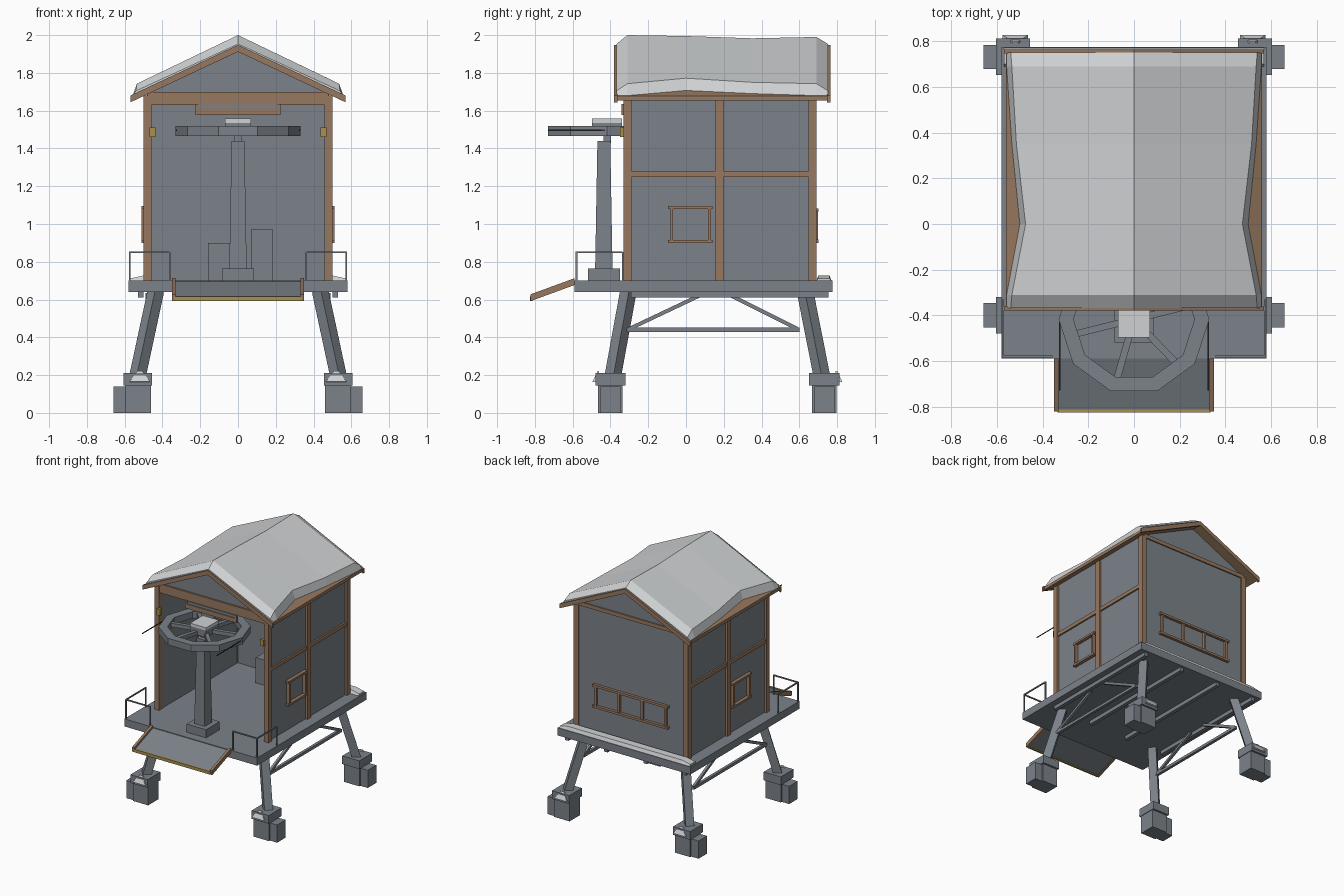
import bpy, bmesh, math
from mathutils import Vector

cube = bpy.data.objects.get("Cube")
if cube:
    bpy.data.objects.remove(cube, do_unlink=True)


def material(name, r, g, b):
    m = bpy.data.materials.new(name)
    m.use_nodes = True
    m.diffuse_color = (r, g, b, 1)
    bsdf = next(n for n in m.node_tree.nodes if n.type == 'BSDF_PRINCIPLED')
    bsdf.inputs["Base Color"].default_value = (r, g, b, 1)
    bsdf.inputs["Roughness"].default_value = 0.9
    return m


GREY = material("slate grey", 0.2, 0.225, 0.255)
WOOD = material("brown timber", 0.31, 0.19, 0.115)
SNOW = material("snow white", 0.62, 0.64, 0.65)
YELLOW = material("lamp yellow", 0.4, 0.28, 0.08)
BLACK = material("dark iron", 0.03, 0.03, 0.035)


def finish(name, bm, mat):
    bmesh.ops.recalc_face_normals(bm, faces=bm.faces)
    mesh = bpy.data.meshes.new(name)
    bm.to_mesh(mesh)
    bm.free()
    mesh.materials.append(mat)
    ob = bpy.data.objects.new(name, mesh)
    bpy.context.collection.objects.link(ob)
    return ob


def box(name, x, y, z, mat):
    """Box spanning the (low, high) range given on each axis."""
    bm = bmesh.new()
    bmesh.ops.create_cube(bm, size=1)
    for v in bm.verts:
        v.co = [(r[0] + r[1]) / 2 + c * (r[1] - r[0]) for c, r in zip(v.co, (x, y, z))]
    return finish(name, bm, mat)


def beam(name, start, end, width, mat):
    """Square bar between two points."""
    start, end = Vector(start), Vector(end)
    span = end - start
    bm = bmesh.new()
    bmesh.ops.create_cube(bm, size=1)
    for v in bm.verts:
        v.co = (v.co.x * width, v.co.y * width, v.co.z * span.length)
    ob = finish(name, bm, mat)
    ob.location = (start + end) / 2
    ob.rotation_euler = span.to_track_quat('Z', 'Y').to_euler()
    return ob


def loft(name, rings, mat):
    """Skin closed rings of equal length, capped at both ends."""
    bm = bmesh.new()
    rows = [[bm.verts.new(p) for p in ring] for ring in rings]
    n = len(rows[0])
    for a, b in zip(rows, rows[1:]):
        for i in range(n):
            j = (i + 1) % n
            bm.faces.new((a[i], a[j], b[j], b[i]))
    bm.faces.new(rows[0])
    bm.faces.new(rows[-1][::-1])
    return finish(name, bm, mat)


def extrude_y(name, profile, y, mat):
    return loft(name, [[(px, c, pz) for px, pz in profile] for c in y], mat)


def sides(pair):
    return (("left", 1, pair), ("right", -1, tuple(-c for c in reversed(pair))))


# Platform, joists and snow drift on its back edge
box("platform", (-.58, .58), (-.59, .775), (.64, .7), GREY)
for i in range(4):
    x = -.515 + i * .3433
    box("joist", (x - .015, x + .015), (-.29, .755), (.61, .64), GREY)
loft("platform_snow", [[(x, .69, .7), (x, .77, .7), (x, .76, .7 + h), (x, .7, .7 + h)]
                       for x, h in ((-.57, .012), (-.5, .027), (.5, .027), (.57, .012))], SNOW)

# Splayed legs, footings and side bracing
for side, s, _ in sides((0, 1)):
    def across(a, b):
        return tuple(sorted((s * a, s * b)))
    for end, top, foot, d in (("front", -.305, -.4, -1), ("back", .63, .732, 1)):
        beam(f"{end}_{side}_leg", (s * .435, top, .645), (s * .535, foot - d * .01, .18), .062, GREY)
        box(f"{end}_{side}_footing", across(.46, .595), (foot - .065, foot + .065), (0, .15), GREY)
        box(f"{end}_{side}_footing_block", across(.58, .66), (foot - .053, foot + .053), (0, .14), GREY)
        box(f"{end}_{side}_footing_cap", across(.455, .605), (foot - .08, foot + .08), (.145, .21), GREY)
        edge = foot + d * .06
        loft(f"{end}_{side}_footing_snow",
             [[(s * (.52 - w), edge, .16), (s * (.52 + w), edge, .16),
               (s * (.52 + w), edge + d * r, .165), (s * (.52 - w), edge + d * r, .165)]
              if z < .2 else
              [(s * (.52 - w), edge, z), (s * (.52 + w), edge, z),
               (s * (.52 + w), edge + d * r, z), (s * (.52 - w), edge + d * r, z)]
              for w, r, z in ((.055, .035, .16), (.012, .008, .222))], SNOW)
    x = s * .48
    beam(f"{side}_tie", (x, -.315, .44), (x, .6, .44), .022, GREY)
    for low, high in ((-.3, .08), (.59, .23)):
        beam(f"{side}_brace", (x, low, .445), (x, high, .625), .02, GREY)

# Walls and timber frame
box("back_wall", (-.48, .48), (.655, .68), (.7, 1.69), GREY)
for side, s, wall in sides((.462, .483)):
    box(f"{side}_wall", wall, (-.31, .67), (.7, 1.69), GREY)
    post = sides((.458, .5))[0 if s > 0 else 1][2]
    for name, y in (("front", -.332), ("middle", .155), ("back", .648)):
        box(f"{side}_{name}_post", post, (y, y + .043), (.7, 1.68), WOOD)
    box(f"{side}_rail", sides((.475, .496))[0 if s > 0 else 1][2], (-.3, .67), (1.25, 1.28), WOOD)
    # Side window frame
    frame = sides((.475, .51))[0 if s > 0 else 1][2]
    for z in (.9, 1.08):
        box(f"{side}_window_bar", frame, (-.095, .14), (z, z + .016), WOOD)
    for y in (-.083, .117):
        box(f"{side}_window_jamb", frame, (y, y + .015), (.91, 1.085), WOOD)
    # Lamp on the front post
    box(f"{side}_lamp", sides((.437, .468))[0 if s > 0 else 1][2], (-.35, -.325), (1.46, 1.51), YELLOW)

# Wide back window frame
for z in (.9, 1.065):
    box("back_window_bar", (-.33, .33), (.67, .702), (z, z + .018), WOOD)
for i in range(4):
    x = -.305 + i * .2033
    box("back_window_jamb", (x - .009, x + .009), (.67, .698), (.91, 1.07), WOOD)

# Front header with hanging board, back plate and gables
box("front_header", (-.48, .48), (-.328, -.295), (1.63, 1.7), WOOD)
box("header_board", (-.225, .225), (-.342, -.32), (1.577, 1.612), WOOD)
box("header_inset", (-.21, .21), (-.335, -.32), (1.61, 1.632), GREY)
for side, s, span in sides((.208, .225)):
    box(f"{side}_header_hanger", span, (-.342, -.32), (1.61, 1.635), WOOD)
box("back_plate", (-.48, .48), (.66, .69), (1.67, 1.7), WOOD)
for name, y in (("front", (-.315, -.295)), ("back", (.66, .68))):
    extrude_y(f"{name}_gable", [(-.48, 1.69), (.48, 1.69), (0, 1.92)], y, GREY)

# Roof deck and gable rafters
def roof_profile(half, apex, thick):
    drop = half * .47
    return [(-half, apex - drop), (0, apex), (half, apex - drop),
            (half, apex - drop - thick), (0, apex - thick), (-half, apex - drop - thick)]


extrude_y("roof_deck", roof_profile(.56, 1.942, .025), (-.37, .755), WOOD)
for name, y in (("front", (-.38, -.362)), ("back", (.747, .765))):
    extrude_y(f"{name}_rafters", roof_profile(.57, 1.948, .036), y, WOOD)

# Snow blanket, thinner at the ends and drawn in at the middle of the eaves
rings = []
for y, ridge, shoulder, sz, eave in ((-.368, 1.953, .54, 1.705, .558), (-.31, 2, .535, 1.743, .558),
                                     (0, 1.995, .475, 1.772, .5), (.35, 1.983, .515, 1.75, .535),
                                     (.69, 1.99, .535, 1.743, .558), (.752, 1.953, .54, 1.705, .558)):
    ez = 1.942 - eave * .47
    rings.append([(-eave, y, ez), (-shoulder, y, sz), (0, y, ridge),
                  (shoulder, y, sz), (eave, y, ez), (0, y, 1.942)])
loft("roof_snow", rings, SNOW)

# Ramp with timber sides and a bright front edge
def ramp_part(name, x, thick, mat):
    extrude = [((-.59, .695), (-.822, .61), (-.822, .61 - thick), (-.59, .695 - thick))]
    return loft(name, [[(c, y, z) for y, z in extrude[0]] for c in x], mat)


ramp_part("ramp", (-.335, .335), .012, GREY)
for side, s, x in sides((.33, .35)):
    board = ramp_part(f"{side}_ramp_board", x, .036, WOOD)
    board.location.z = .018
box("ramp_edge", (-.335, .335), (-.826, -.812), (.593, .617), YELLOW)

# Corner railings
for side, s, _ in sides((0, 1)):
    corner, inner, rear = (s * .573, -.58), (s * .362, -.58), (s * .573, -.335)
    for x, y in (corner, inner, rear):
        beam(f"{side}_railing_post", (x, y, .7), (x, y, .853), .009, GREY)
    for x, y in (inner, rear):
        beam(f"{side}_railing_bar", (*corner, .85), (x, y, .85), .009, GREY)

# Pedestal with large ten-sided wheel
box("pedestal_base", (-.085, .085), (-.52, -.35), (.7, .765), GREY)
loft("pedestal", [[(-r, -.435 - r, z), (r, -.435 - r, z), (r, -.435 + r, z), (-r, -.435 + r, z)]
                  for r, z in ((.046, .765), (.034, 1.44))], GREY)
HUB_Y = -.418
beam("wheel_axle", (0, HUB_Y, 1.43), (0, HUB_Y, 1.49), .04, GREY)
bm = bmesh.new()
loops = []
for radius, z in ((.33, 1.467), (.33, 1.52), (.265, 1.52), (.265, 1.467)):
    angles = [math.tau * (i + .5) / 10 + math.pi / 2 for i in range(10)]
    loops.append([bm.verts.new((radius * math.cos(a), HUB_Y + radius * math.sin(a), z)) for a in angles])
for k in range(4):
    a, b = loops[k], loops[(k + 1) % 4]
    for i in range(10):
        j = (i + 1) % 10
        bm.faces.new((a[i], a[j], b[j], b[i]))
finish("wheel_rim", bm, GREY)
for i in range(6):
    a = math.radians(14 + 60 * i)
    beam("wheel_spoke", (0, HUB_Y, 1.495),
         (.275 * math.cos(a), HUB_Y + .275 * math.sin(a), 1.495), .03, GREY)
box("wheel_hub", (-.07, .07), (HUB_Y - .08, HUB_Y + .08), (1.48, 1.535), GREY)
box("wheel_hub_snow", (-.07, .07), (HUB_Y - .08, HUB_Y + .08), (1.535, 1.558), SNOW)
for side, s, x in sides((.323, .328)):
    box(f"{side}_wheel_rod", x, (-.73, -.43), (1.493, 1.499), BLACK)

# Crates inside
box("low_crate", (-.16, .02), (.45, .63), (.7, .9), GREY)
box("tall_crate", (.07, .185), (.5, .64), (.7, .972), GREY)
